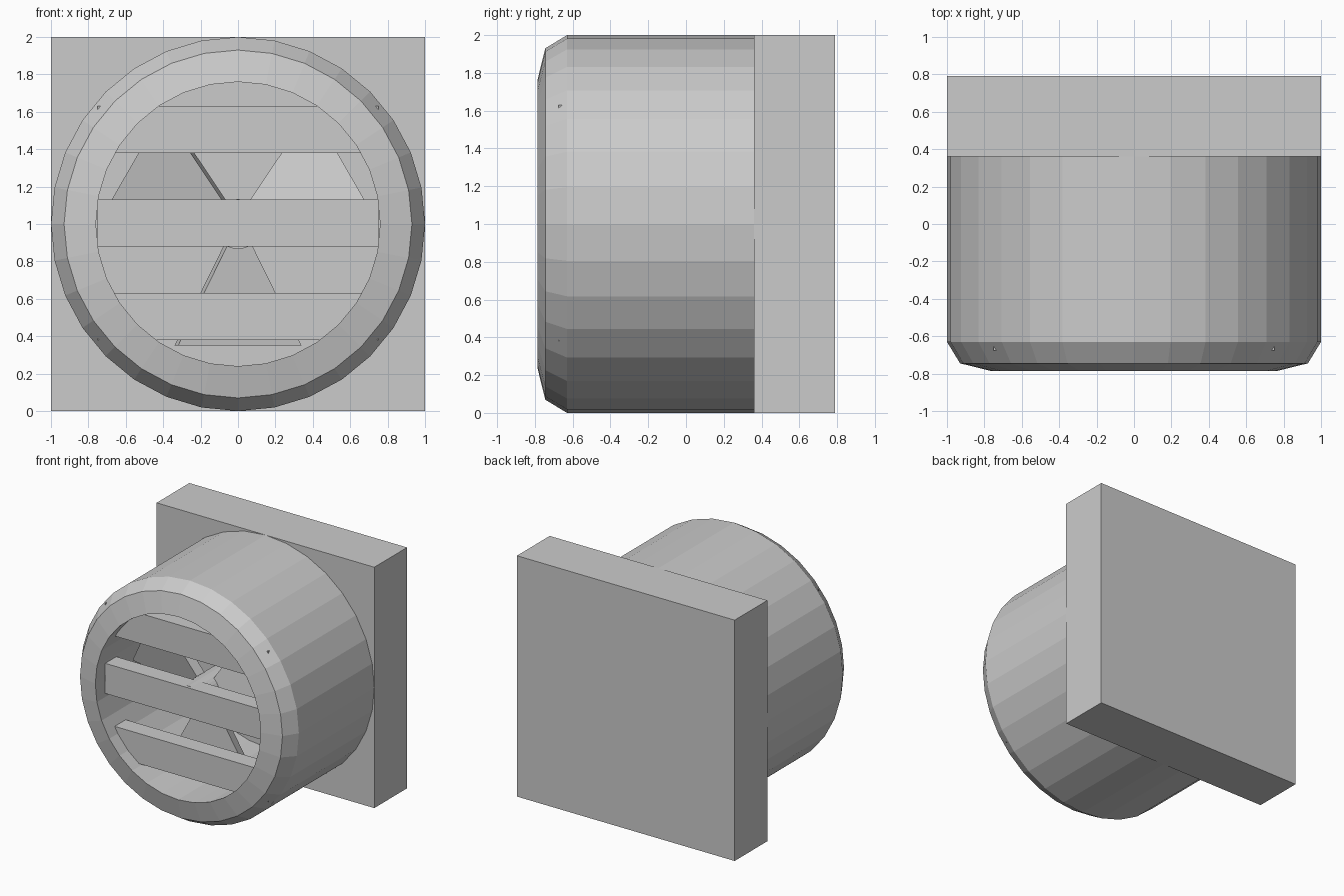
import bpy, bmesh
from math import sin, cos, pi, radians
from mathutils import Matrix, Vector

if "Cube" in bpy.data.objects:
    bpy.data.objects.remove(bpy.data.objects["Cube"])


def make_object(name, bm):
    bmesh.ops.recalc_face_normals(bm, faces=bm.faces)
    mesh = bpy.data.meshes.new(name)
    bm.to_mesh(mesh)
    bm.free()
    obj = bpy.data.objects.new(name, mesh)
    bpy.context.collection.objects.link(obj)
    return obj


def box(name, lo, hi):
    lo, hi = Vector(lo), Vector(hi)
    bm = bmesh.new()
    bmesh.ops.create_cube(bm, size=1)
    bmesh.ops.scale(bm, vec=hi - lo, verts=bm.verts)
    bmesh.ops.translate(bm, vec=(lo + hi) / 2, verts=bm.verts)
    return make_object(name, bm)


def lathe(name, profile, sides):
    """Closed (radius, y) profile turned around the fan axis."""
    bm = bmesh.new()
    rings = [[bm.verts.new((r * sin(2 * pi * i / sides), y,
                            1 + r * cos(2 * pi * i / sides)))
              for i in range(sides)] for r, y in profile]
    for a, b in zip(rings, rings[1:] + rings[:1]):
        for i in range(sides):
            j = (i + 1) % sides
            bm.faces.new((a[i], a[j], b[j], b[i]))
    return make_object(name, bm)


# Square wall plate
box("wall_plate", (-1, 0.36, 0), (1, 0.79, 2))

# Round housing with a rounded front rim and straight inner duct
lathe("housing", [(1, 0.36), (1, -0.63), (0.93, -0.745), (0.76, -0.787),
                  (0.76, 0.36)], 32)

# Three horizontal grille slats
for i, z in enumerate((0.38, 0.88, 1.38)):
    box(f"grille_slat_{i + 1}", (-0.75, -0.675, z), (0.75, -0.53, z + 0.25))

# Hub on the fan axis
bm = bmesh.new()
bmesh.ops.create_cone(bm, cap_ends=True, segments=32, radius1=0.133,
                      radius2=0.133, depth=1.0)
bmesh.ops.transform(bm, verts=bm.verts, matrix=Matrix.Translation((0, -0.15, 1))
                    @ Matrix.Rotation(pi / 2, 4, 'X'))
make_object("fan_hub", bm)

# Three pitched, flaring fan blades
for i in range(3):
    bm = bmesh.new()
    outline = [(-0.025, -0.03), (0.025, -0.03), (0.34, -0.65), (-0.34, -0.65)]
    front = bm.faces.new([bm.verts.new((x, -0.04, z)) for x, z in outline])
    ext = bmesh.ops.extrude_face_region(bm, geom=[front], use_keep_orig=True)
    bmesh.ops.translate(bm, vec=(0, 0.08, 0),
                        verts=[v for v in ext["geom"]
                               if isinstance(v, bmesh.types.BMVert)])
    bmesh.ops.transform(bm, verts=bm.verts,
                        matrix=Matrix.Translation((0, -0.38, 1))
                        @ Matrix.Rotation(2 * pi * i / 3, 4, 'Y')
                        @ Matrix.Rotation(radians(14), 4, 'Z'))
    make_object(f"fan_blade_{i + 1}", bm)
